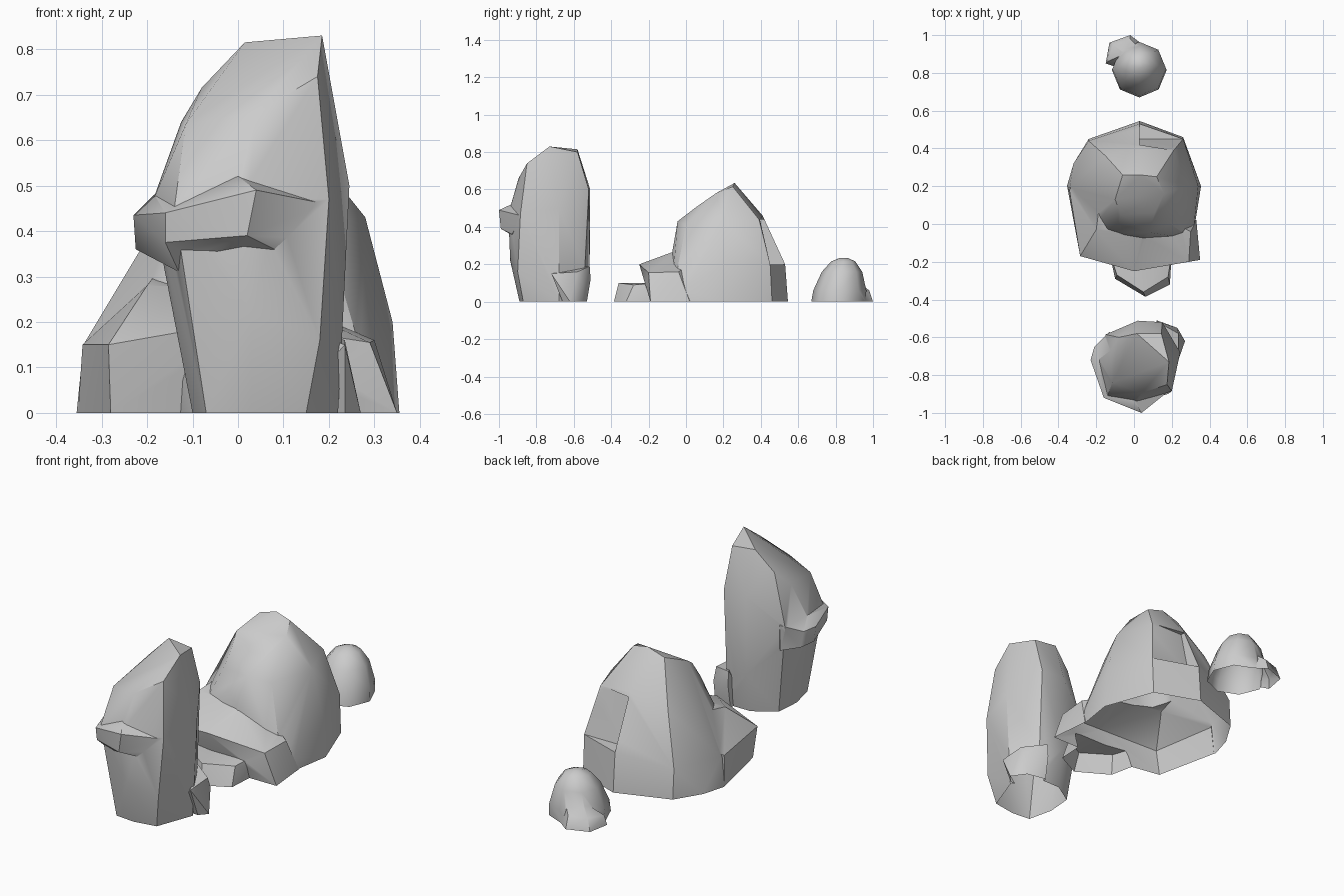
import bpy, bmesh, math


def hull(name, points):
    """Closed faceted stone chunk around a handful of corner points."""
    bm = bmesh.new()
    for p in points:
        bm.verts.new(p)
    out = bmesh.ops.convex_hull(bm, input=bm.verts)
    junk = set(out["geom_interior"]) | set(out["geom_unused"])
    bmesh.ops.delete(bm, geom=[v for v in junk if isinstance(v, bmesh.types.BMVert)], context='VERTS')
    bmesh.ops.recalc_face_normals(bm, faces=bm.faces)
    me = bpy.data.meshes.new(name)
    bm.to_mesh(me)
    bm.free()
    ob = bpy.data.objects.new(name, me)
    bpy.context.collection.objects.link(ob)
    return ob


def combine(body, other, operation):
    """Apply one boolean and drop the other object."""
    bpy.context.view_layer.objects.active = body
    m = body.modifiers.new("fuse", 'BOOLEAN')
    m.operation, m.solver, m.object = operation, 'EXACT', other
    bpy.ops.object.modifier_apply(modifier=m.name)
    bpy.data.objects.remove(other)


def finish(body, chips, angle=36):
    """Fuse chips into the body, open the underside, shade smooth by angle."""
    for c in chips:
        combine(body, c, 'UNION')
    bm = bmesh.new()
    bm.from_mesh(body.data)
    under = [f for f in bm.faces if all(v.co.z < 0.002 for v in f.verts)]
    bmesh.ops.delete(bm, geom=under, context='FACES')
    bm.to_mesh(body.data)
    bm.free()
    bpy.ops.object.select_all(action='DESELECT')
    bpy.context.view_layer.objects.active = body
    body.select_set(True)
    bpy.ops.object.shade_smooth_by_angle(angle=math.radians(angle))


# Tall standing rock: base, waist, slanted top
tall = hull("tall_rock", [
    (.15, -.87, 0), (.03, -.89, 0), (-.07, -.88, 0), (-.10, -.75, 0),
    (-.09, -.62, 0), (.02, -.55, 0), (.15, -.55, 0), (.22, -.68, 0),
    (.18, -.90, .16), (.03, -.94, .22), (.228, -.68, .15), (.02, -.515, .2),
    (.20, -.885, .47), (0, -.95, .47), (-.14, -.91, .45), (-.19, -.72, .46),
    (-.15, -.585, .46), (.02, -.512, .6), (.15, -.52, .6), (.245, -.68, .5),
    (.04, -.895, .66), (.175, -.85, .74), (.185, -.73, .83), (.145, -.58, .80),
    (.015, -.58, .815), (-.08, -.6, .715), (-.125, -.67, .64), (-.115, -.84, .635)])
# Jutting lip wrapped round its front left, blending up into the face
lip = hull("lip", [
    (-.23, -.72, .435), (-.16, -.92, .44), (.04, -1, .49), (.10, -.94, .455),
    (-.225, -.71, .36), (-.16, -.91, .375), (.02, -.99, .39), (-.13, -.85, .31),
    (-.21, -.65, .43), (-.2, -.64, .35), (-.13, -.57, .47), (-.13, -.575, .34),
    (-.185, -.72, .48), (0, -.935, .52), (0, -.7, .42), (.19, -.88, .46),
    (.08, -.93, .36)])
# Small chip at its back right foot
foot = hull("foot", [
    (.235, -.72, .15), (.235, -.58, .16), (.12, -.515, .19), (.12, -.51, .12),
    (.23, -.55, .1), (.27, -.62, 0), (.22, -.55, 0), (.12, -.53, 0),
    (.235, -.66, 0), (.1, -.65, 0)])
finish(tall, [lip, foot])

# Large boulder: foot ring, shoulder, sloped crown
boulder = hull("boulder", [
    (.03, .545, 0), (.26, .46, 0), (.355, .2, 0), (.31, -.08, 0), (0, -.12, 0),
    (-.26, -.08, 0), (-.355, .2, 0), (-.32, .32, 0), (-.24, .45, 0),
    (.03, .53, .2), (.26, .45, .2), (.34, .2, .2), (-.34, .2, .15), (-.24, .44, .15),
    (.03, .41, .46), (.21, .39, .44), (.28, .2, .43), (.19, 0, .41),
    (.08, -.045, .43), (-.08, .0, .42), (-.18, .22, .36), (-.15, .36, .4),
    (-.06, .26, .605), (.035, .26, .635), (.12, .25, .615), (.16, .16, .58),
    (.11, .06, .51), (-.07, .05, .5), (-.1, .13, .55)])
# Broken recess on the back right
combine(boulder, hull("recess_cut", [
    (x, y, z) for x in (.03, .3) for y, z in ((.395, .44), (.45, .2), (.7, .2), (.7, .44))]),
    'DIFFERENCE')
# Low shelf across the front, running back along the left side
shelf = hull("shelf", [
    (-.285, -.17, .15), (0, -.25, .2), (.29, -.2, .155), (-.2, -.03, .28),
    (.04, -.06, .27), (.3, -.04, .16), (-.28, -.14, 0), (0, -.19, 0),
    (.35, -.19, 0), (.33, .02, 0), (-.352, .19, 0), (-.342, .18, .15),
    (-.28, .27, .21), (-.17, .2, .32)])
# Broken nub in front of the shelf
nub = hull("nub", [
    (-.10, -.29, 0), (.06, -.385, 0), (.19, -.32, 0), (.2, -.15, 0), (-.13, -.15, 0),
    (-.09, -.27, .1), (.05, -.36, .1), (.18, -.28, .09), (.2, -.15, .1), (-.13, -.15, .1)])
finish(boulder, [shelf, nub])

# Small rock: shrinking eight-sided rings
rings = [(0, .145), (.06, .142), (.16, .108), (.215, .065), (.235, .02)]
small = hull("small_rock", [
    (.028 + r * math.cos(a), .815 + z * .12 + r * math.sin(a), z)
    for z, r in rings for a in [math.tau * i / 8 for i in range(8)]])
# Chip at its back left
chip = hull("chip", [
    (-.15, .85, 0), (-.13, .96, 0), (-.02, 1, 0), (.06, .94, 0), (0, .8, 0),
    (-.14, .86, .05), (-.11, .95, .06), (-.02, .98, .06), (-.05, .9, .11), (.03, .93, .1)])
finish(small, [chip], 46)
